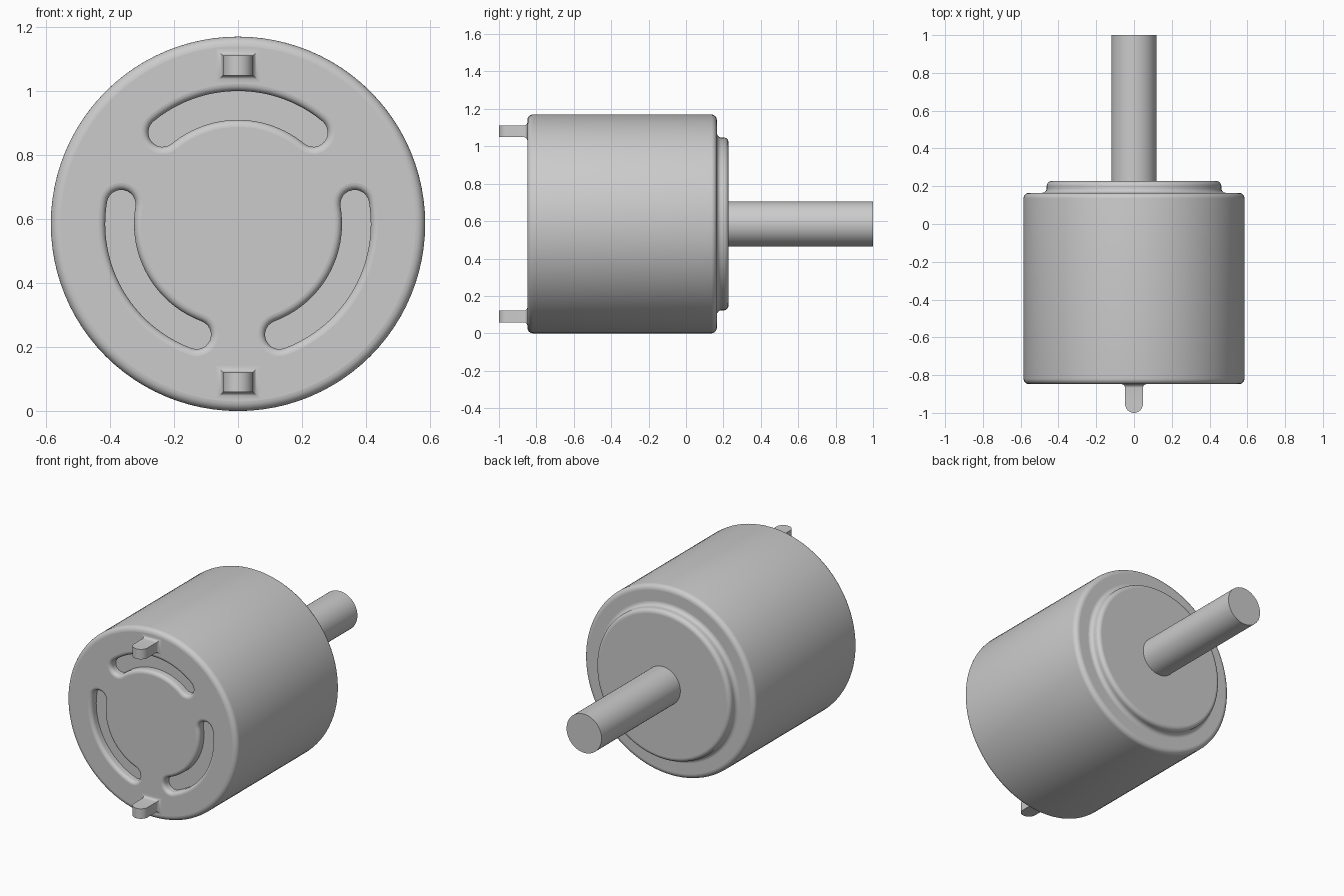
import bpy, bmesh
from math import sin, cos, pi, radians
from mathutils import Vector

CENTRE_Z = 0.585
FRONT, BACK, BOSS_END = -0.848, 0.165, 0.227

cube = bpy.data.objects.get("Cube")
if cube:
    bpy.data.objects.remove(cube)

grey = bpy.data.materials.new("plain grey")
grey.use_nodes = True
grey.diffuse_color = (0.6, 0.6, 0.6, 1)
grey.node_tree.nodes["Principled BSDF"].inputs["Base Color"].default_value = (0.6, 0.6, 0.6, 1)


def loft(name, rings):
    """Skin a stack of matching closed rings and cap both ends."""
    bm = bmesh.new()
    rows = [[bm.verts.new(p) for p in ring] for ring in rings]
    for a, b in zip(rows, rows[1:]):
        for i in range(len(a)):
            j = (i + 1) % len(a)
            bm.faces.new((a[i], a[j], b[j], b[i]))
    bm.faces.new(rows[0])
    bm.faces.new(rows[-1])
    bmesh.ops.remove_doubles(bm, verts=bm.verts, dist=1e-5)
    bmesh.ops.recalc_face_normals(bm, faces=bm.faces)
    mesh = bpy.data.meshes.new(name)
    bm.to_mesh(mesh)
    bm.free()
    mesh.materials.append(grey)
    obj = bpy.data.objects.new(name, mesh)
    bpy.context.collection.objects.link(obj)
    return obj


def circle(r, y, n=96):
    return [Vector((r * cos(2 * pi * i / n), y, CENTRE_Z + r * sin(2 * pi * i / n)))
            for i in range(n)]


def arc(cu, cv, r, start, end, n=6):
    """Points of a profile arc, angles in degrees."""
    return [(cu + r * cos(radians(start + (end - start) * i / n)),
             cv + r * sin(radians(start + (end - start) * i / n))) for i in range(n + 1)]


def smooth(obj):
    """Smooth the rounded surfaces but keep the flat end faces flat."""
    bpy.ops.object.select_all(action='DESELECT')
    obj.select_set(True)
    bpy.context.view_layer.objects.active = obj
    bpy.ops.object.shade_smooth_by_angle(angle=radians(35))
    for face in obj.data.polygons:
        if abs(face.normal.y) > 0.9999:
            face.use_smooth = False


# Housing with rounded rims and a filleted boss at the back
R, BOSS, EDGE, FILLET = 0.585, 0.462, 0.03, 0.025
profile = (arc(R - EDGE, FRONT + EDGE, EDGE, -90, 0)
           + arc(R - EDGE, BACK - EDGE, EDGE, 0, 90)
           + arc(BOSS + FILLET, BACK + FILLET, FILLET, 270, 180)
           + arc(BOSS - FILLET, BOSS_END - FILLET, FILLET, 0, 90))
housing = loft("housing", [circle(r, y) for r, y in profile])

# Curved vent recesses in the front, with rounded lips
SLOT_R, HALF_W, SWEEP, DEPTH, LIP = 0.37, 0.045, 39.5, 0.05, 0.022


def slot_ring(middle, w, y):
    pts = arc(0, 0, SLOT_R + w, middle - SWEEP, middle + SWEEP, 24)
    for side in (1, -1):
        a = middle + SWEEP * side
        cx, cz = SLOT_R * cos(radians(a)), SLOT_R * sin(radians(a))
        if side == 1:
            pts += arc(cx, cz, w, a, a + 180, 12)[1:-1]
            pts += arc(0, 0, SLOT_R - w, middle + SWEEP, middle - SWEEP, 24)
        else:
            pts += arc(cx, cz, w, a + 180, a + 360, 12)[1:-1]
    return [Vector((u, y, CENTRE_Z + v)) for u, v in pts]


for middle in (90, 210, 330):
    section = arc(HALF_W + LIP, FRONT + LIP, LIP, 180, 270)
    section = [(HALF_W, FRONT + DEPTH)] + section
    section.append((HALF_W + LIP, FRONT - 0.02))
    cutter = loft("vent_cutter", [slot_ring(middle, w, y) for w, y in section])
    mod = housing.modifiers.new("vent", 'BOOLEAN')
    mod.operation = 'DIFFERENCE'
    mod.solver = 'EXACT'
    mod.object = cutter
    bpy.context.view_layer.objects.active = housing
    bpy.ops.object.modifier_apply(modifier=mod.name)
    bpy.data.objects.remove(cutter)
smooth(housing)

# Output shaft
shaft = loft("shaft", [circle(0.12, BOSS_END - 0.02, 64), circle(0.12, 1, 64)])
smooth(shaft)

# Terminal blades: flared foot, straight blade, half-round tip
TX, TZ, FLARE = 0.047, 0.031, 0.02
for name, z in (("upper_terminal", 0.495), ("lower_terminal", -0.495)):
    outline = [(TX + FLARE, FRONT + 0.01)]
    outline += arc(TX + FLARE, FRONT - FLARE, FLARE, 90, 180)
    outline += arc(0, -1 + TX, TX, 0, -90, 10)
    rings = []
    for hx, y in outline:
        hz = TZ + max(0, hx - TX)
        rings.append([Vector((sx * hx, y, CENTRE_Z + z + sz * hz))
                      for sx, sz in ((1, 1), (-1, 1), (-1, -1), (1, -1))])
    # Close the tip just short of a point so the end cap stays valid
    for corner in rings[-1]:
        corner.x = 0.001 if corner is rings[-1][0] or corner is rings[-1][3] else -0.001
    smooth(loft(name, rings))
